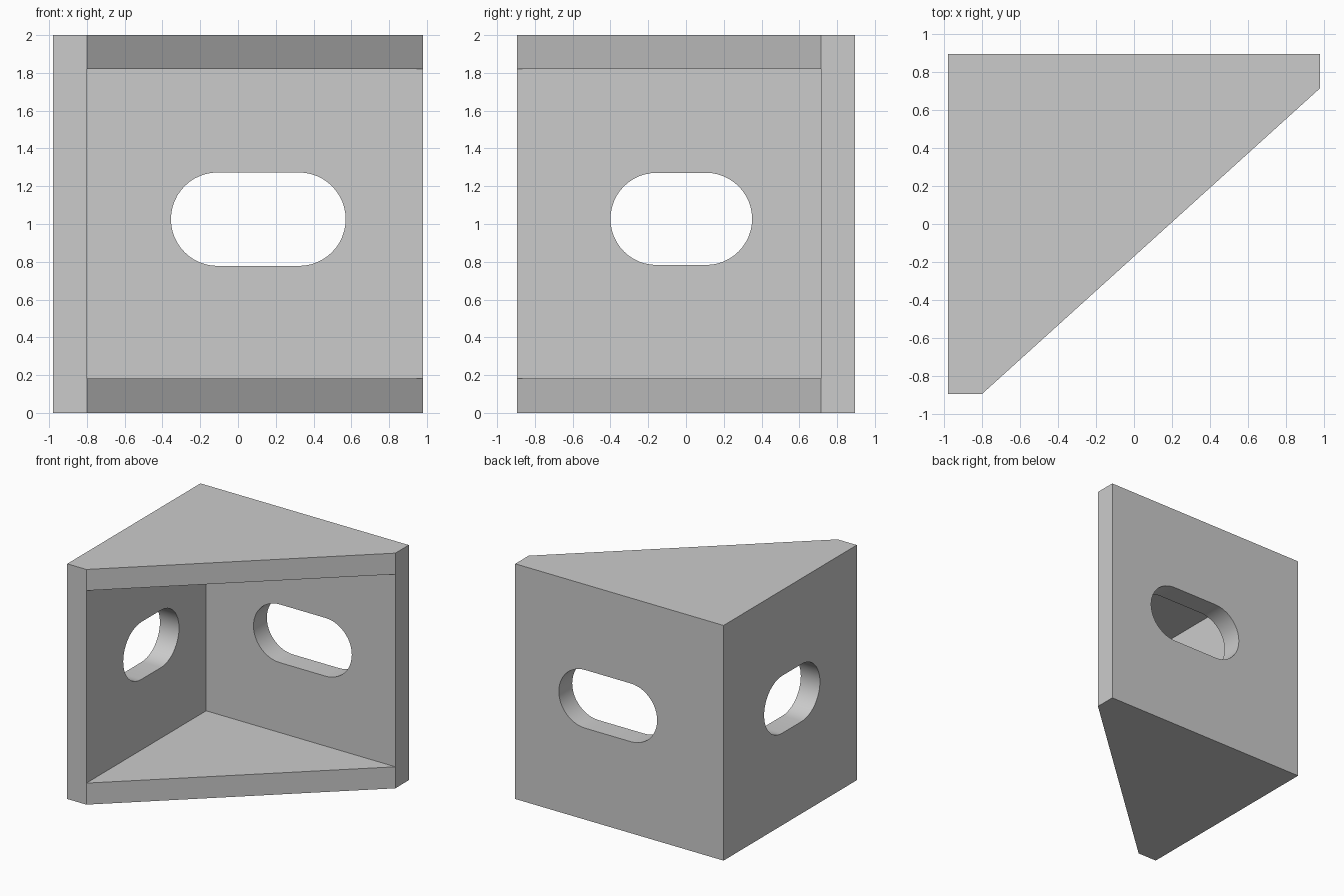
import bpy, bmesh, math

if "Cube" in bpy.data.objects:
    bpy.data.objects.remove(bpy.data.objects["Cube"])

X, Y, H, T = 0.98, 0.895, 2.0, 0.18   # half width, half depth, height, wall thickness
IX, IY = -X + T, Y - T                # inner faces of the two walls


def prism(name, profile, a, b, place):
    """Extrude a 2D profile from a to b; place(u, v, w) gives the 3D position."""
    bm = bmesh.new()
    rings = [[bm.verts.new(place(u, v, w)) for u, v in profile] for w in (a, b)]
    for ring in rings:
        bm.faces.new(ring)
    n = len(profile)
    for i in range(n):
        j = (i + 1) % n
        bm.faces.new((rings[0][i], rings[0][j], rings[1][j], rings[1][i]))
    bmesh.ops.recalc_face_normals(bm, faces=bm.faces)
    mesh = bpy.data.meshes.new(name)
    bm.to_mesh(mesh)
    bm.free()
    obj = bpy.data.objects.new(name, mesh)
    bpy.context.collection.objects.link(obj)
    return obj


def slot_profile(lo, hi, bottom, top, steps=24):
    r, cz = (top - bottom) / 2, (top + bottom) / 2
    pts = []
    for centre, start in ((hi - r, -math.pi / 2), (lo + r, math.pi / 2)):
        for i in range(steps + 1):
            t = start + math.pi * i / steps
            pts.append((centre + r * math.cos(t), cz + r * math.sin(t)))
    return pts


def flat(u, v, w):
    return (u, v, w)


# Solid corner body
body = prism("corner_bracket",
             [(-X, -Y), (IX, -Y), (X, IY), (X, Y), (-X, Y)], 0, H, flat)

# Hollow between the plates, then one slot in each wall
cutters = [
    prism("hollow_cutter", [(IX, -1.5), (1.5, -1.5), (1.5, IY), (IX, IY)],
          0.183, H - 0.18, flat),
    prism("back_slot_cutter", slot_profile(-0.355, 0.57, 0.778, 1.273),
          0.5, 1.1, lambda u, v, w: (u, w, v)),
    prism("side_slot_cutter", slot_profile(-0.40, 0.35, 0.783, 1.271),
          -1.2, -0.6, lambda u, v, w: (w, u, v)),
]
bpy.context.view_layer.objects.active = body
body.select_set(True)
for cutter in cutters:
    cutter.hide_render = True
    mod = body.modifiers.new(cutter.name, 'BOOLEAN')
    mod.operation, mod.solver, mod.object = 'DIFFERENCE', 'EXACT', cutter
    bpy.ops.object.modifier_apply(modifier=mod.name)
    bpy.data.objects.remove(cutter)

# Smooth slot walls, crisp plate edges
bpy.ops.object.shade_smooth_by_angle(angle=math.radians(30))
